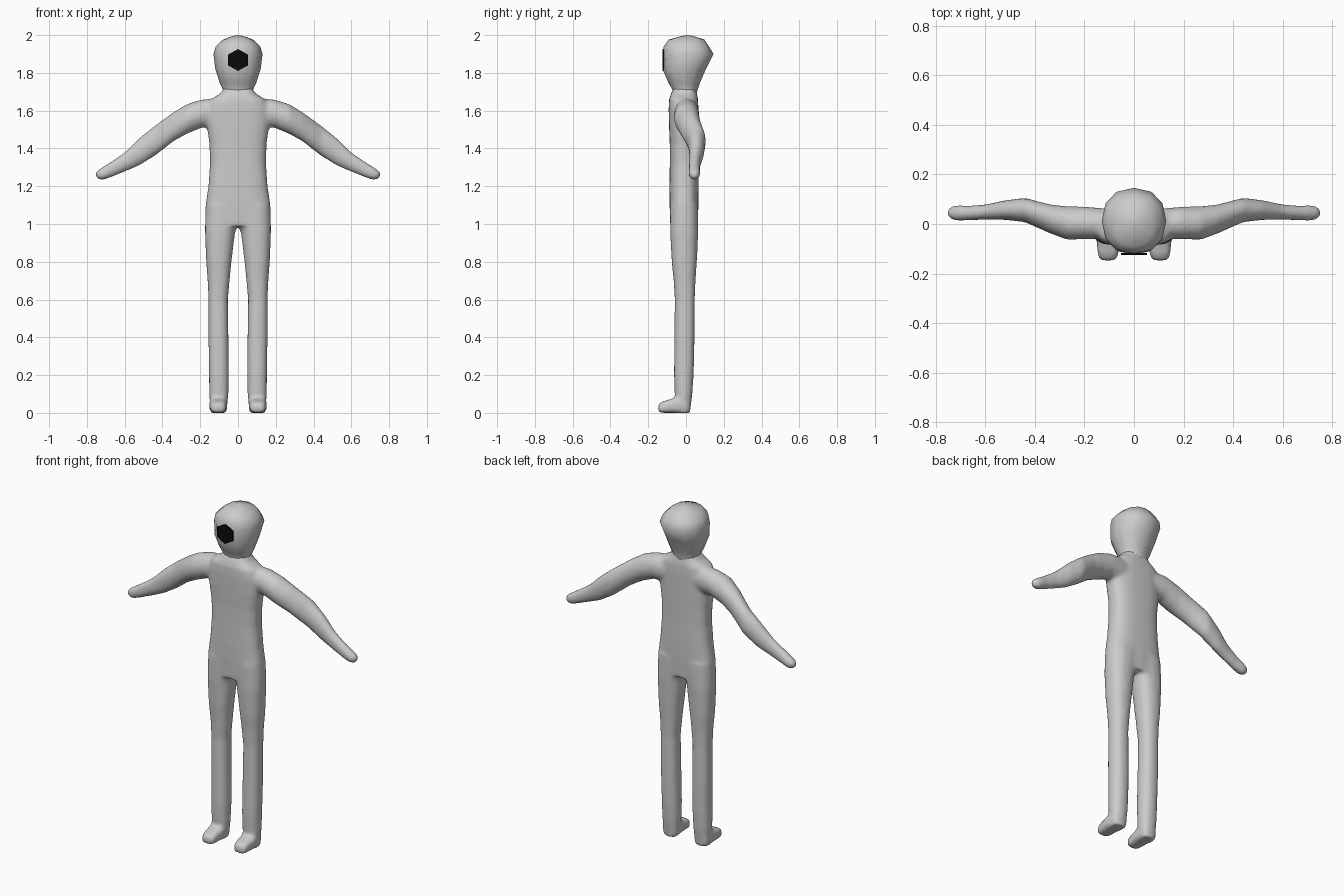
import bpy
import bmesh
from math import cos, sin, pi, copysign

old = bpy.data.objects.get("Cube")
if old:
    bpy.data.objects.remove(old, do_unlink=True)


def material(name, colour):
    mat = bpy.data.materials.new(name)
    mat.use_nodes = True
    mat.diffuse_color = colour
    mat.node_tree.nodes["Principled BSDF"].inputs["Base Color"].default_value = colour
    return mat


def loft(bm, rows, axis, sides, power=2.0):
    """Skin rounded sections; each row is station, low a, high a, low b, high b."""
    rings = []
    for s, a0, a1, b0, b1 in rows:
        ring = []
        for i in range(sides):
            t = 2 * pi * i / sides
            u, v = [copysign(abs(k) ** (2 / power), k) for k in (cos(t), sin(t))]
            a = (a0 + a1 + u * (a1 - a0)) / 2
            b = (b0 + b1 + v * (b1 - b0)) / 2
            ring.append(bm.verts.new({"x": (s, a, b), "y": (a, s, b), "z": (a, b, s)}[axis]))
        rings.append(ring)
    for low, high in zip(rings, rings[1:]):
        for i in range(sides):
            j = (i + 1) % sides
            bm.faces.new((low[i], low[j], high[j], high[i]))
    bm.faces.new(rings[0][::-1])
    bm.faces.new(rings[-1])


def finish(bm, name, mat):
    bmesh.ops.recalc_face_normals(bm, faces=bm.faces)
    mesh = bpy.data.meshes.new(name)
    bm.to_mesh(mesh)
    bm.free()
    mesh.materials.append(mat)
    obj = bpy.data.objects.new(name, mesh)
    bpy.context.collection.objects.link(obj)
    bpy.ops.object.select_all(action="DESELECT")
    obj.select_set(True)
    bpy.context.view_layer.objects.active = obj
    return obj


grey = material("light grey", (0.6, 0.6, 0.6, 1))
black = material("black", (0.003, 0.003, 0.003, 1))

# Torso: height, half width, front, back
torso = [(0.99, 0.168, -0.083, 0.062), (1.1, 0.172, -0.087, 0.066),
         (1.2, 0.157, -0.088, 0.067), (1.32, 0.148, -0.086, 0.066),
         (1.42, 0.151, -0.086, 0.066), (1.52, 0.165, -0.09, 0.066),
         (1.61, 0.165, -0.092, 0.066), (1.66, 0.145, -0.09, 0.064),
         (1.69, 0.095, -0.08, 0.058), (1.72, 0.075, -0.066, 0.052)]
# Leg: height, inner x, outer x, front, back
leg = [(0, 0.06, 0.145, -0.055, 0.022), (0.1, 0.05, 0.153, -0.06, 0.034),
       (0.2, 0.048, 0.154, -0.064, 0.041), (0.4, 0.05, 0.157, -0.062, 0.046),
       (0.6, 0.053, 0.157, -0.06, 0.047), (0.7, 0.044, 0.161, -0.066, 0.051),
       (0.8, 0.034, 0.169, -0.076, 0.058), (0.95, 0.016, 0.175, -0.084, 0.065),
       (1.02, -0.01, 0.175, -0.085, 0.066), (1.1, -0.02, 0.172, -0.085, 0.066)]
# Foot: depth, inner x, outer x, sole, top
foot = [(-0.147, 0.073, 0.138, 0, 0.048), (-0.12, 0.062, 0.147, 0, 0.062),
        (-0.05, 0.057, 0.153, 0, 0.082), (0.018, 0.06, 0.147, 0, 0.08)]
# Arm: distance out, front, back, bottom, top
arm = [(0.08, -0.06, 0.06, 1.51, 1.668), (0.19, -0.062, 0.07, 1.51, 1.66),
       (0.27, -0.064, 0.072, 1.477, 1.636), (0.34, -0.038, 0.08, 1.438, 1.594),
       (0.44, 0.007, 0.106, 1.36, 1.522), (0.52, 0.016, 0.096, 1.31, 1.458),
       (0.6, 0.017, 0.079, 1.276, 1.38), (0.67, 0.014, 0.074, 1.247, 1.332),
       (0.715, 0.012, 0.077, 1.232, 1.303), (0.74, 0.02, 0.07, 1.236, 1.287),
       (0.753, 0.033, 0.056, 1.25, 1.274)]

# Body, blended into one smooth skin
bm = bmesh.new()
loft(bm, [(z, -w, w, f, b) for z, w, f, b in torso], "z", 24, 2.7)
for side in (1, -1):
    loft(bm, [(z, side * i, side * o, f, b) for z, i, o, f, b in leg], "z", 16, 2.3)
    loft(bm, [(y, side * i, side * o, s, t) for y, i, o, s, t in foot], "y", 16, 3.5)
    loft(bm, [(side * x, f, b, s, t) for x, f, b, s, t in arm], "x", 16)
body = finish(bm, "body", grey)
remesh = body.modifiers.new("blend", "REMESH")
remesh.mode = "VOXEL"
remesh.voxel_size = 0.01
remesh.use_smooth_shade = True
relax = body.modifiers.new("relax", "SMOOTH")
relax.factor = 0.5
relax.iterations = 7
for mod in ("blend", "relax"):
    bpy.ops.object.modifier_apply(modifier=mod)
bpy.ops.object.shade_smooth()

# Head and neck: height, half width, front, back
head = [(1.66, 0.085, -0.07, 0.055), (1.705, 0.077, -0.068, 0.06),
        (1.745, 0.096, -0.092, 0.073), (1.82, 0.12, -0.124, 0.105),
        (1.9, 0.13, -0.122, 0.146), (1.94, 0.118, -0.118, 0.122),
        (1.976, 0.08, -0.092, 0.098), (1.995, 0.03, -0.025, 0.04),
        (2.0, 0.004, 0.004, 0.012)]
bm = bmesh.new()
loft(bm, [(z, -w, w, f, b) for z, w, f, b in head], "z", 12, 2.25)
finish(bm, "head", grey)
bpy.ops.object.shade_smooth()

# Face patch: thin hexagonal plate
bm = bmesh.new()
rims = [[bm.verts.new((0.06 * sin(pi * i / 3), y, 1.868 + 0.058 * cos(pi * i / 3)))
         for i in range(6)] for y in (-0.1255, -0.1165)]
bm.faces.new(rims[0])
bm.faces.new(rims[1])
for i in range(6):
    j = (i + 1) % 6
    bm.faces.new((rims[0][i], rims[0][j], rims[1][j], rims[1][i]))
finish(bm, "face_patch", black)
